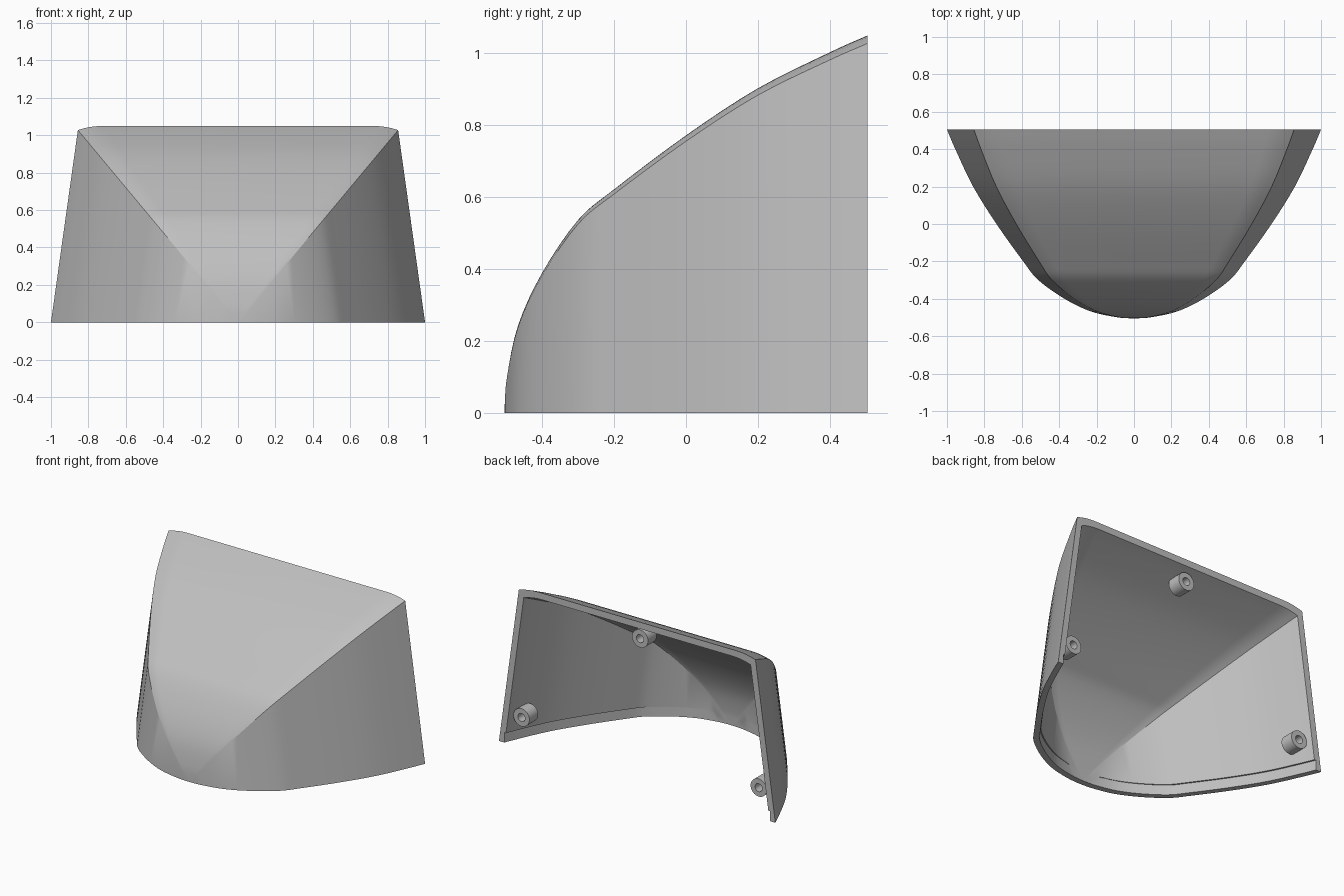
import bpy, bmesh, math
from mathutils import Vector

cube = bpy.data.objects.get("Cube")
if cube:
    bpy.data.objects.remove(cube, do_unlink=True)

BACK = 0.505
WALL = 0.04
LIP = 0.065
DRAFT = 0.14

grey = bpy.data.materials.new("neutral_grey")
grey.use_nodes = True
colour = (0.52, 0.52, 0.52, 1)
grey.diffuse_color = colour
grey.node_tree.nodes["Principled BSDF"].inputs["Base Color"].default_value = colour


def finish(bm, name, angle):
    bmesh.ops.recalc_face_normals(bm, faces=bm.faces)
    mesh = bpy.data.meshes.new(name)
    bm.to_mesh(mesh)
    bm.free()
    mesh.materials.append(grey)
    obj = bpy.data.objects.new(name, mesh)
    bpy.context.collection.objects.link(obj)
    bpy.ops.object.select_all(action='DESELECT')
    obj.select_set(True)
    bpy.context.view_layer.objects.active = obj
    bpy.ops.object.shade_smooth_by_angle(angle=math.radians(angle))
    return obj


def spline(points, steps):
    """Catmull-Rom curve through 2D points."""
    p = [Vector(q) for q in points]
    p = [p[0] * 2 - p[1]] + p + [p[-1] * 2 - p[-2]]
    out = []
    for a, b, c, d in zip(p, p[1:], p[2:], p[3:]):
        for i in range(steps):
            t = i / steps
            out.append(0.5 * (2 * b + (c - a) * t + (2 * a - 5 * b + 4 * c - d) * t * t
                              + (3 * b - a - 3 * c + d) * t ** 3))
    return out + [p[-2]]


# Centre-line profile (y, z) from nose tip to back edge
outer = spline([(-0.505, 0.012), (-0.498, 0.1), (-0.467, 0.244), (-0.4, 0.39), (-0.3, 0.537),
                (-0.2, 0.622), (0, 0.772), (0.2, 0.903), (0.4, 1.003), (BACK, 1.05)], 4)

# Inner profile, offset by the wall thickness
inner = []
for i, p in enumerate(outer):
    d = (outer[min(i + 1, len(outer) - 1)] - outer[max(i - 1, 0)]).normalized()
    inner.append(p + WALL * Vector((d.y, -d.x)))
for p in inner:
    p.y = max(p.y, 0.008)
end = inner[-1]
end.y += (BACK - end.x) * 0.44
end.x = BACK


def section(y, h, lip):
    """Half section scaled by height: sloping side, sharp ridge, rounded crown."""
    base, ridge = h / 1.05, h * 0.979
    half = []
    if lip:
        z = min(LIP, ridge * 0.5)
        x = base - DRAFT * z
        half += [(x + 0.012, 0), (x + 0.012, z), (x, z)]
    else:
        half.append((base, 0))
    x = base - DRAFT * ridge
    half.append((x, ridge))
    for t in (0.25, 0.5, 0.75, 1):
        half.append((x - 0.13 * h * t, h - (h - ridge) * (1 - t) ** 2))
    return [Vector((a, y, z)) for a, z in half] + [Vector((-a, y, z)) for a, z in reversed(half)]


# Hollow hood: outer skin, inner skin, bottom and back rims
bm = bmesh.new()
skins = []
for profile, lip in ((outer, False), (inner, True)):
    rows = [[bm.verts.new(v) for v in section(p.x, p.y, lip)] for p in profile]
    for r, s in zip(rows, rows[1:]):
        for k in range(len(r) - 1):
            bm.faces.new((r[k], r[k + 1], s[k + 1], s[k]))
    bm.faces.new(rows[0])
    skins.append(rows)
out_rows, in_rows = skins
for k in (0, -1):
    for i in range(len(outer) - 1):
        bm.faces.new((out_rows[i][k], out_rows[i + 1][k], in_rows[i + 1][k], in_rows[i][k]))
bm.faces.new((out_rows[0][0], in_rows[0][0], in_rows[0][-1], out_rows[0][-1]))
o, n = out_rows[-1], in_rows[-1]
o_half, n_half = len(o) // 2, len(n) // 2
for a, b in ((o[:o_half], n[:n_half]), (o[::-1][:o_half], n[::-1][:n_half])):
    bm.faces.new([a[0], a[1], b[3], b[2], b[1], b[0]])
    for k in range(1, o_half - 1):
        bm.faces.new((a[k], a[k + 1], b[k + 3], b[k + 2]))
bm.faces.new((o[o_half - 1], o[o_half], n[n_half], n[n_half - 1]))
finish(bm, "hood_shell", 25)


# Screw bosses: short tubes pointing backwards with a blind hole
def boss(name, x, z, radius=0.058, hole=0.026, y0=0.385, y1=0.475, sides=32):
    bm = bmesh.new()
    rings = []
    for r, y in ((radius, y0), (radius, y1), (hole, y1), (hole, y0 + 0.015)):
        rings.append([bm.verts.new((x + r * math.cos(math.tau * i / sides), y,
                                    z + r * math.sin(math.tau * i / sides))) for i in range(sides)])
    for a, b in zip(rings, rings[1:]):
        for i in range(sides):
            j = (i + 1) % sides
            bm.faces.new((a[i], a[j], b[j], b[i]))
    bm.faces.new(rings[0])
    bm.faces.new(rings[-1])
    finish(bm, name, 30)


boss("top_boss", 0, 0.925)
for side, sign in (("left", 1), ("right", -1)):
    boss(side + "_boss", sign * 0.858, 0.18)
